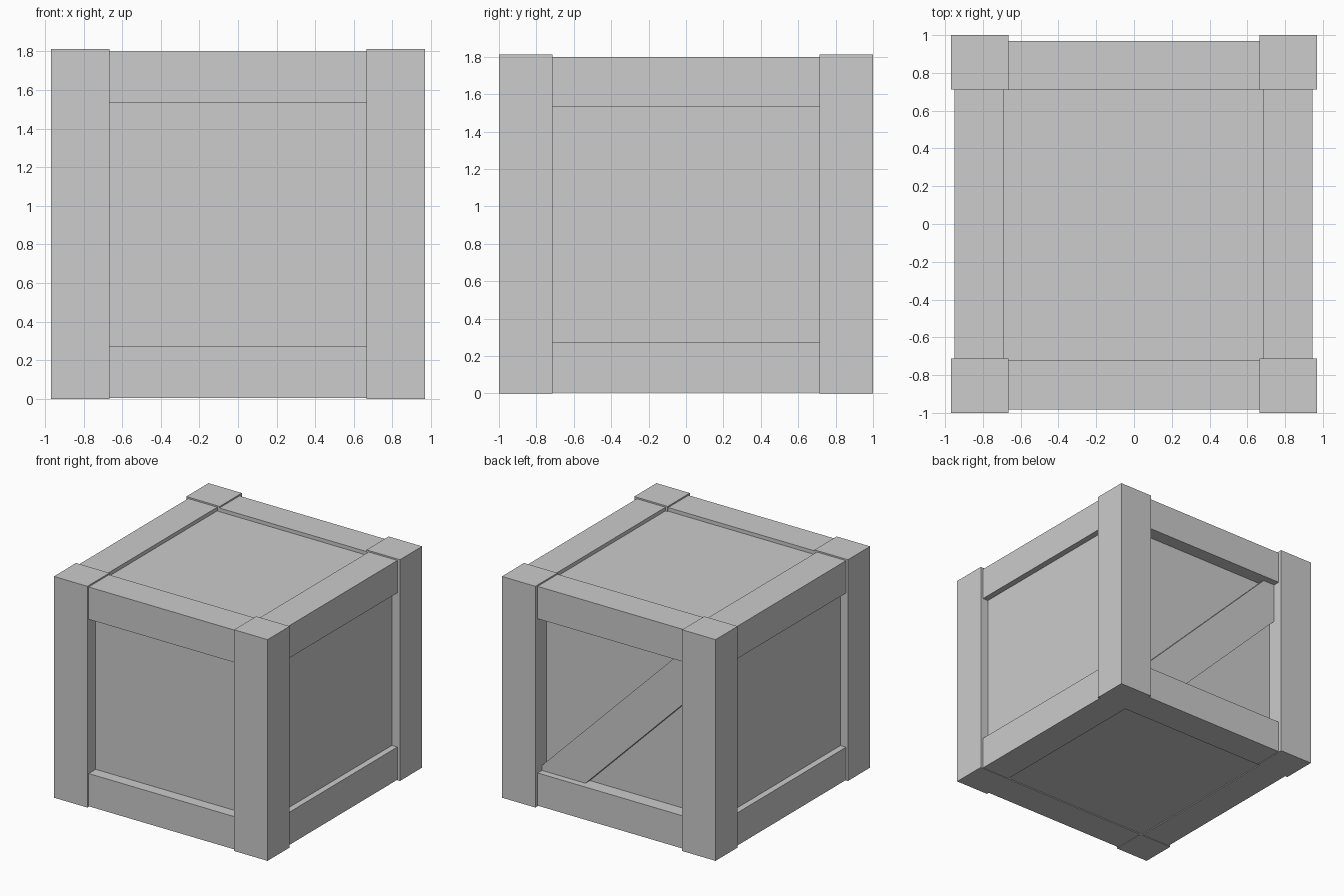
import bpy
import bmesh

cube = bpy.data.objects.get("Cube")
if cube:
    bpy.data.objects.remove(cube, do_unlink=True)

colour = (0.604, 0.604, 0.604, 1)
grey = bpy.data.materials.new("plain_grey")
grey.use_nodes = True
grey.diffuse_color = colour
grey.node_tree.nodes["Principled BSDF"].inputs["Base Color"].default_value = colour


def prism(name, outline, y0, y1):
    """Extrude an x-z outline from y0 to y1."""
    bm = bmesh.new()
    face = bm.faces.new([bm.verts.new((x, y0, z)) for x, z in outline])
    new = bmesh.ops.extrude_face_region(bm, geom=[face])["geom"]
    verts = [v for v in new if isinstance(v, bmesh.types.BMVert)]
    bmesh.ops.translate(bm, verts=verts, vec=(0, y1 - y0, 0))
    bmesh.ops.recalc_face_normals(bm, faces=bm.faces)
    mesh = bpy.data.meshes.new(name)
    bm.to_mesh(mesh)
    bm.free()
    mesh.materials.append(grey)
    obj = bpy.data.objects.new(name, mesh)
    bpy.context.collection.objects.link(obj)
    return obj


def box(name, x, y, z):
    (x0, x1), (y0, y1), (z0, z1) = sorted(x), sorted(y), sorted(z)
    return prism(name, [(x0, z0), (x1, z0), (x1, z1), (x0, z1)], y0, y1)


# Recessed panels form one closed core
box("panel_core", (-0.9, 0.895), (-0.892, 0.857), (0.012, 1.77))

# Corner posts
for side, sx in (("right", -1), ("left", 1)):
    for end, sy in (("front", -1), ("back", 1)):
        box(f"{end}_{side}_post", (sx * 0.665, sx * 0.968), (sy * 0.713, sy), (0, 1.812))

# Rails along the bottom and top of each side
for level, z in (("bottom", (0.004, 0.272)), ("top", (1.535, 1.80))):
    box(f"{level}_front_rail", (-0.667, 0.667), (-0.983, -0.72), z)
    box(f"{level}_back_rail", (-0.667, 0.667), (0.71, 0.97), z)
    box(f"{level}_right_rail", (-0.951, -0.687), (-0.715, 0.715), z)
    box(f"{level}_left_rail", (0.685, 0.945), (-0.715, 0.715), z)

# Diagonal brace across the back, cut to fit the frame opening
edge, low, high = 0.665, 0.272, 1.535
upper, lower = 0.978, 0.542
brace = [(edge, low), (edge, upper - edge), (upper - high, high),
         (-edge, high), (-edge, lower + edge), (lower - low, low)]
prism("back_diagonal_brace", brace, 0.84, 0.915)
